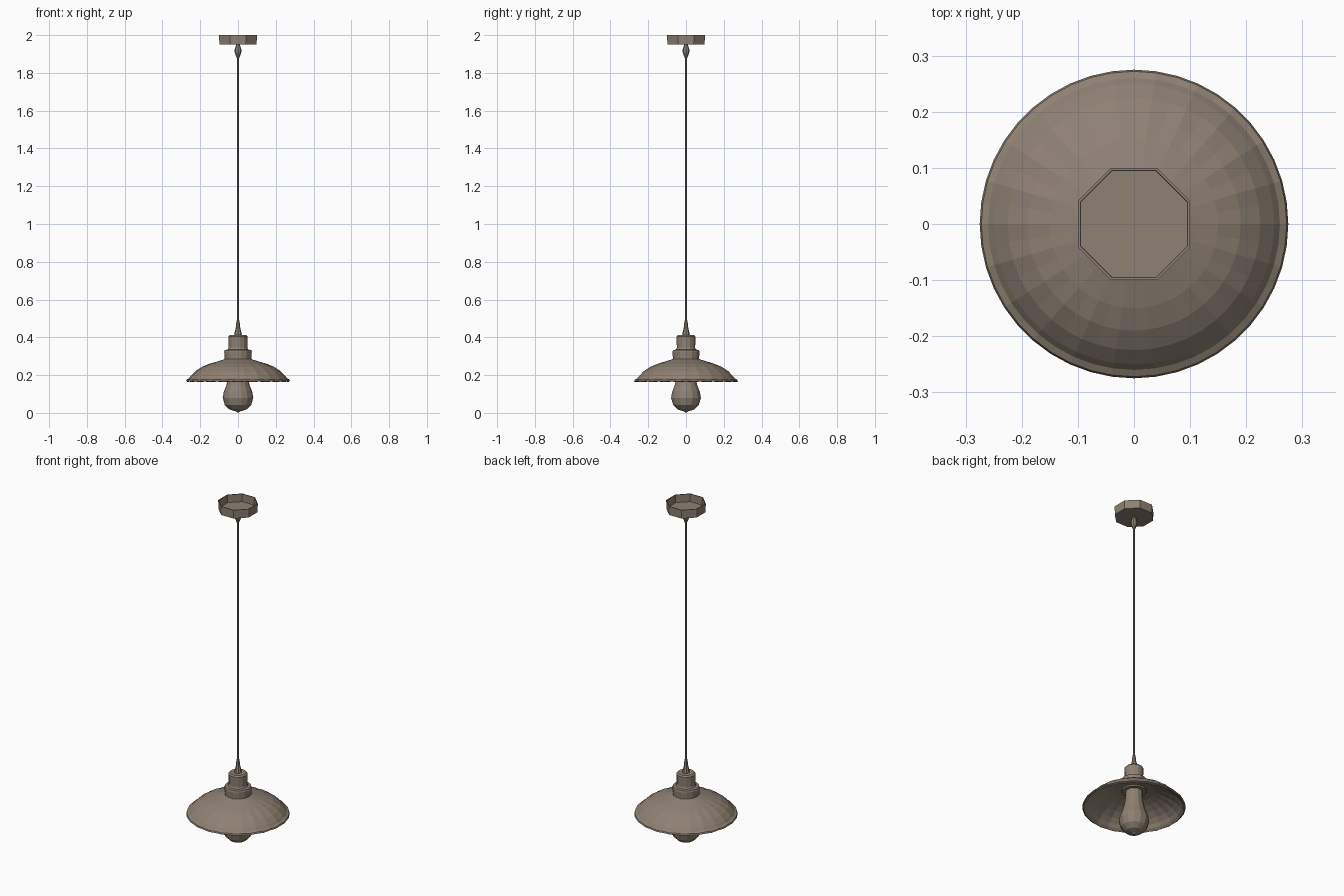
import bpy, bmesh, math

mat = bpy.data.materials.new("warm_taupe")
mat.diffuse_color = (0.27, 0.22, 0.17, 1)


def lathe(name, profile, sides, offset=0.0, ripple=0.0, closed=False):
    """Spin a list of (radius, z) points about the z axis; radius 0 makes a pole."""
    bm = bmesh.new()
    rings = []
    for r, z in profile:
        if r == 0:
            rings.append([bm.verts.new((0, 0, z))])
            continue
        ring = []
        for i in range(sides):
            a = 2 * math.pi * (i + offset) / sides
            # soft pleats that fade out toward the middle of the shade
            dz = ripple * (-1) ** i * min(1, max(0, (r - 0.12) / 0.08))
            ring.append(bm.verts.new((r * math.cos(a), r * math.sin(a), z + dz)))
        rings.append(ring)
    pairs = list(zip(rings, rings[1:]))
    if closed:
        pairs.append((rings[-1], rings[0]))
    for a, b in pairs:
        for i in range(sides):
            j = (i + 1) % sides
            if len(a) == 1:
                bm.faces.new((a[0], b[j], b[i]))
            elif len(b) == 1:
                bm.faces.new((a[i], a[j], b[0]))
            else:
                bm.faces.new((a[i], a[j], b[j], b[i]))
    bmesh.ops.recalc_face_normals(bm, faces=bm.faces[:])
    me = bpy.data.meshes.new(name)
    bm.to_mesh(me)
    bm.free()
    me.materials.append(mat)
    ob = bpy.data.objects.new(name, me)
    bpy.context.collection.objects.link(ob)
    return ob


# ceiling canopy: octagonal cup, open at the top
lathe("ceiling_canopy", [(0, 1.95), (0.107, 1.95), (0.108, 2.0), (0.103, 2.0),
                         (0.102, 1.955), (0, 1.955)], 8, 0.5)

# cord grip below the canopy
lathe("upper_cord_grip", [(0, 1.952), (0.009, 1.95), (0.018, 1.925), (0.017, 1.905),
                          (0.007, 1.88), (0, 1.88)], 8)

# hanging cord
lathe("cord", [(0, 0.47), (0.005, 0.47), (0.005, 1.9), (0, 1.9)], 6)

# tapered strain relief
lathe("lower_cord_grip", [(0, 0.49), (0.008, 0.488), (0.012, 0.45), (0.02, 0.415),
                          (0.02, 0.405), (0, 0.405)], 8)

# stepped socket housing
lathe("socket_housing", [(0, 0.412), (0.044, 0.412), (0.051, 0.404), (0.05, 0.345),
                         (0.054, 0.335), (0.07, 0.333), (0.073, 0.325), (0.071, 0.28),
                         (0.066, 0.262), (0, 0.262)], 14)

# thin flared shade with a rolled rim
lathe("shade", [(0.064, 0.29), (0.075, 0.283), (0.11, 0.272), (0.15, 0.26), (0.19, 0.243),
                (0.225, 0.22), (0.25, 0.195), (0.26, 0.182), (0.272, 0.176), (0.275, 0.168),
                (0.268, 0.164), (0.255, 0.175), (0.243, 0.193), (0.22, 0.215),
                (0.187, 0.236), (0.148, 0.253), (0.108, 0.265), (0.064, 0.27)],
      44, 0, 0.0015, True)

# light bulb
lathe("bulb", [(0, 0.0), (0.012, 0.008), (0.045, 0.018), (0.07, 0.042), (0.081, 0.08),
               (0.075, 0.112), (0.062, 0.145), (0.053, 0.18), (0.047, 0.22),
               (0.045, 0.265), (0, 0.265)], 14)
